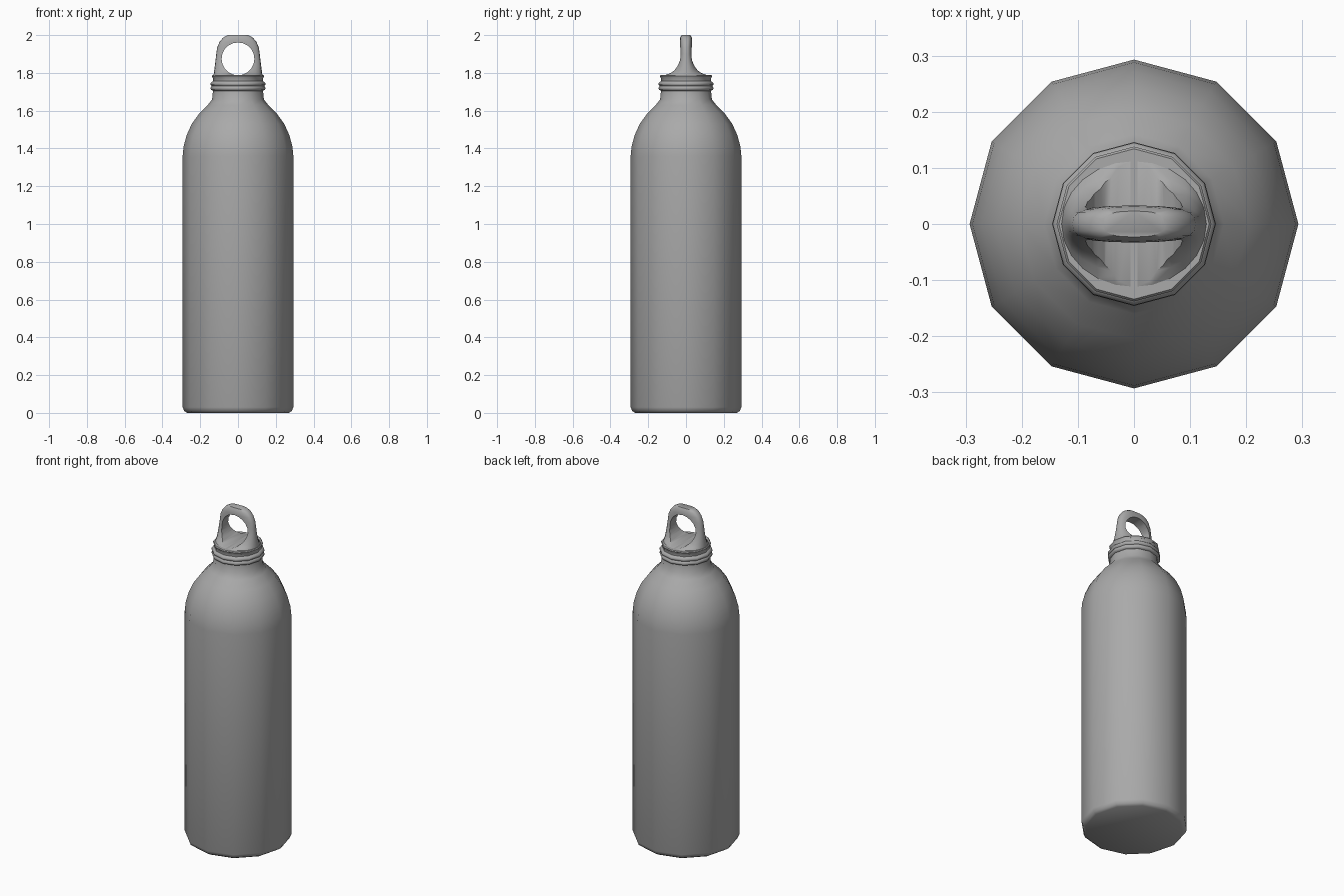
import bpy, bmesh, math

cube = bpy.data.objects.get("Cube")
if cube:
    bpy.data.objects.remove(cube, do_unlink=True)

grey = bpy.data.materials.new("plain_grey")
grey.use_nodes = True
COLOUR = (0.4, 0.4, 0.4, 1)
grey.diffuse_color = COLOUR
grey.node_tree.nodes["Principled BSDF"].inputs["Base Color"].default_value = COLOUR


def loft(name, sections, sides):
    """Skin closed rings given as (z, half width, half depth, squareness)."""
    bm = bmesh.new()
    rings = []
    for z, rx, ry, power in sections:
        ring = []
        for i in range(sides):
            a = math.tau * i / sides
            c, s = math.cos(a), math.sin(a)
            x = math.copysign(abs(c) ** (2 / power), c) * rx
            y = math.copysign(abs(s) ** (2 / power), s) * ry
            ring.append(bm.verts.new((x, y, z)))
        rings.append(ring)
    for low, high in zip(rings, rings[1:]):
        for i in range(sides):
            j = (i + 1) % sides
            bm.faces.new((low[i], low[j], high[j], high[i]))
    bm.faces.new(rings[0][::-1])
    bm.faces.new(rings[-1])
    bmesh.ops.recalc_face_normals(bm, faces=bm.faces)
    mesh = bpy.data.meshes.new(name)
    bm.to_mesh(mesh)
    bm.free()
    mesh.materials.append(grey)
    obj = bpy.data.objects.new(name, mesh)
    bpy.context.collection.objects.link(obj)
    return obj


def lathe(name, profile):
    return loft(name, [(z, r, r, 2) for r, z in profile], 12)


def smooth(obj, degrees):
    bpy.ops.object.select_all(action='DESELECT')
    obj.select_set(True)
    bpy.context.view_layer.objects.active = obj
    bpy.ops.object.shade_smooth_by_angle(angle=math.radians(degrees))


# Bottle body with rounded foot, shoulder and neck
body = lathe("bottle_body", [
    (0.27, 0), (0.285, 0.01), (0.293, 0.03), (0.293, 1.36), (0.288, 1.41),
    (0.272, 1.47), (0.245, 1.53), (0.205, 1.585), (0.16, 1.63),
    (0.137, 1.66), (0.132, 1.71)])
smooth(body, 50)

# Cap skirt with two raised bands
skirt = lathe("cap_skirt", [
    (0.132, 1.705), (0.143, 1.71), (0.146, 1.72), (0.141, 1.728),
    (0.138, 1.731), (0.145, 1.737), (0.145, 1.746), (0.138, 1.753),
    (0.131, 1.757), (0.132, 1.77), (0.138, 1.783), (0.134, 1.788)])
smooth(skirt, 50)

# Carrying loop that flares out into the cap
loop = loft("cap_loop", [
    (1.775, 0.130, 0.132, 2), (1.788, 0.129, 0.112, 2),
    (1.798, 0.128, 0.088, 2.1), (1.812, 0.126, 0.069, 2.3),
    (1.835, 0.123, 0.052, 2.6), (1.865, 0.119, 0.039, 2.8),
    (1.90, 0.115, 0.034, 2.8), (1.935, 0.110, 0.033, 2.8),
    (1.965, 0.097, 0.033, 2.8), (1.987, 0.078, 0.031, 2.8),
    (2.0, 0.055, 0.023, 2.8)], 24)

# Round finger hole
bpy.ops.mesh.primitive_cylinder_add(
    vertices=20, radius=0.087, depth=0.6, location=(0, 0, 1.874),
    rotation=(math.pi / 2, 0, 0))
cutter = bpy.context.object
cutter.name = "hole_cutter"
cutter.data.materials.append(grey)
cutter.hide_render = True
cut = loop.modifiers.new("finger_hole", 'BOOLEAN')
cut.operation = 'DIFFERENCE'
cut.solver = 'EXACT'
cut.object = cutter
bpy.context.view_layer.objects.active = loop
bpy.ops.object.modifier_apply(modifier=cut.name)
bpy.data.objects.remove(cutter, do_unlink=True)
smooth(loop, 45)
